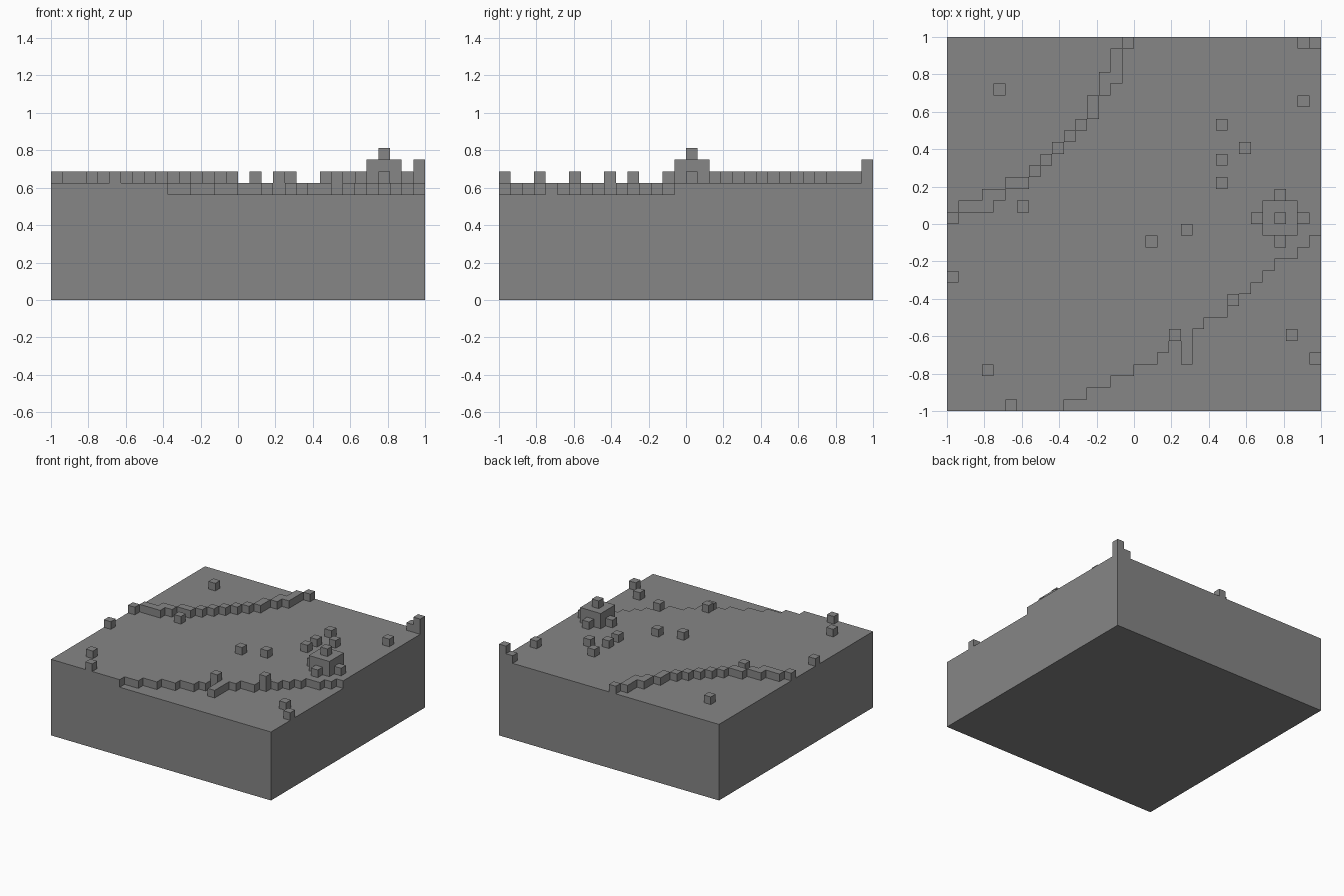
import bpy
import bmesh

cube = bpy.data.objects.get("Cube")
if cube:
    bpy.data.objects.remove(cube, do_unlink=True)

N = 32                # cells along each side
CELL = 2 / N          # size of one cell

stone = bpy.data.materials.new("stone_grey")
stone.use_nodes = True
GREY = (0.24, 0.24, 0.24, 1)
stone.diffuse_color = GREY
stone.node_tree.nodes["Principled BSDF"].inputs["Base Color"].default_value = GREY


def block(name, cells, low, high):
    """Closed block over a set of grid cells, between two levels."""
    cells = set(cells)
    bm = bmesh.new()

    def quad(*corners):
        bm.faces.new([bm.verts.new((x * CELL - 1, y * CELL - 1, z * CELL))
                      for x, y, z in corners])

    for i, j in cells:
        ring = [(i, j), (i + 1, j), (i + 1, j + 1), (i, j + 1)]
        quad(*[(x, y, high) for x, y in ring])
        quad(*[(x, y, low) for x, y in reversed(ring)])
        # Walls only where the block ends
        for k, step in enumerate([(0, -1), (1, 0), (0, 1), (-1, 0)]):
            if (i + step[0], j + step[1]) not in cells:
                a, b = ring[k], ring[(k + 1) % 4]
                quad((*a, low), (*b, low), (*b, high), (*a, high))
    bmesh.ops.remove_doubles(bm, verts=bm.verts, dist=CELL / 100)
    bmesh.ops.dissolve_limit(bm, angle_limit=0.01, verts=bm.verts, edges=bm.edges)
    mesh = bpy.data.meshes.new(name)
    bm.to_mesh(mesh)
    bm.free()
    mesh.materials.append(stone)
    obj = bpy.data.objects.new(name, mesh)
    bpy.context.collection.objects.link(obj)
    return obj


# Ground on two levels, split by a stepped bank
bank = [0] * 10 + [1, 1, 2, 2, 3, 3, 4, 4, 5, 6, 4, 7, 8, 8, 9, 10,
                   11, 12, 13, 13, 14, 15]
block("upper_ground", [(i, j) for i in range(N) for j in range(bank[i], N)], 0, 10)
block("lower_ground", [(i, j) for i in range(N) for j in range(bank[i])], 0, 9)

# Low winding wall: first row and length in each column
wall = [(16, 1), (17, 1), (17, 1), (17, 2), (18, 1), (19, 1), (19, 1), (20, 1),
        (21, 1), (22, 1), (23, 1), (24, 1), (25, 2), (27, 2), (28, 3), (31, 1)]
block("winding_wall", [(i, j + k) for i, (j, n) in enumerate(wall)
                       for k in range(n)], 10, 11)

# Loose stones, standing on whichever ground is below them
stones = [(4, 27), (6, 17), (0, 11), (3, 3), (5, 0), (17, 14), (20, 15),
          (19, 6), (24, 9), (23, 24), (25, 22), (23, 21), (23, 19),
          (30, 26), (30, 31), (29, 6), (31, 4)]
for i, j in stones:
    base = 10 if j >= bank[i] else 9
    block("loose_stone", [(i, j)], base, base + 1)

# Corner post
block("corner_post", [(31, 31)], 10, 12)

# Stone mound with a cap and four foot stones
cx, cy = 28, 16
block("mound", [(cx + a, cy + b) for a in (-1, 0, 1) for b in (-1, 0, 1)], 10, 12)
block("mound_cap", [(cx, cy)], 12, 13)
for a, b in [(2, 0), (-2, 0), (0, 2), (0, -2)]:
    block("foot_stone", [(cx + a, cy + b)], 10, 11)
